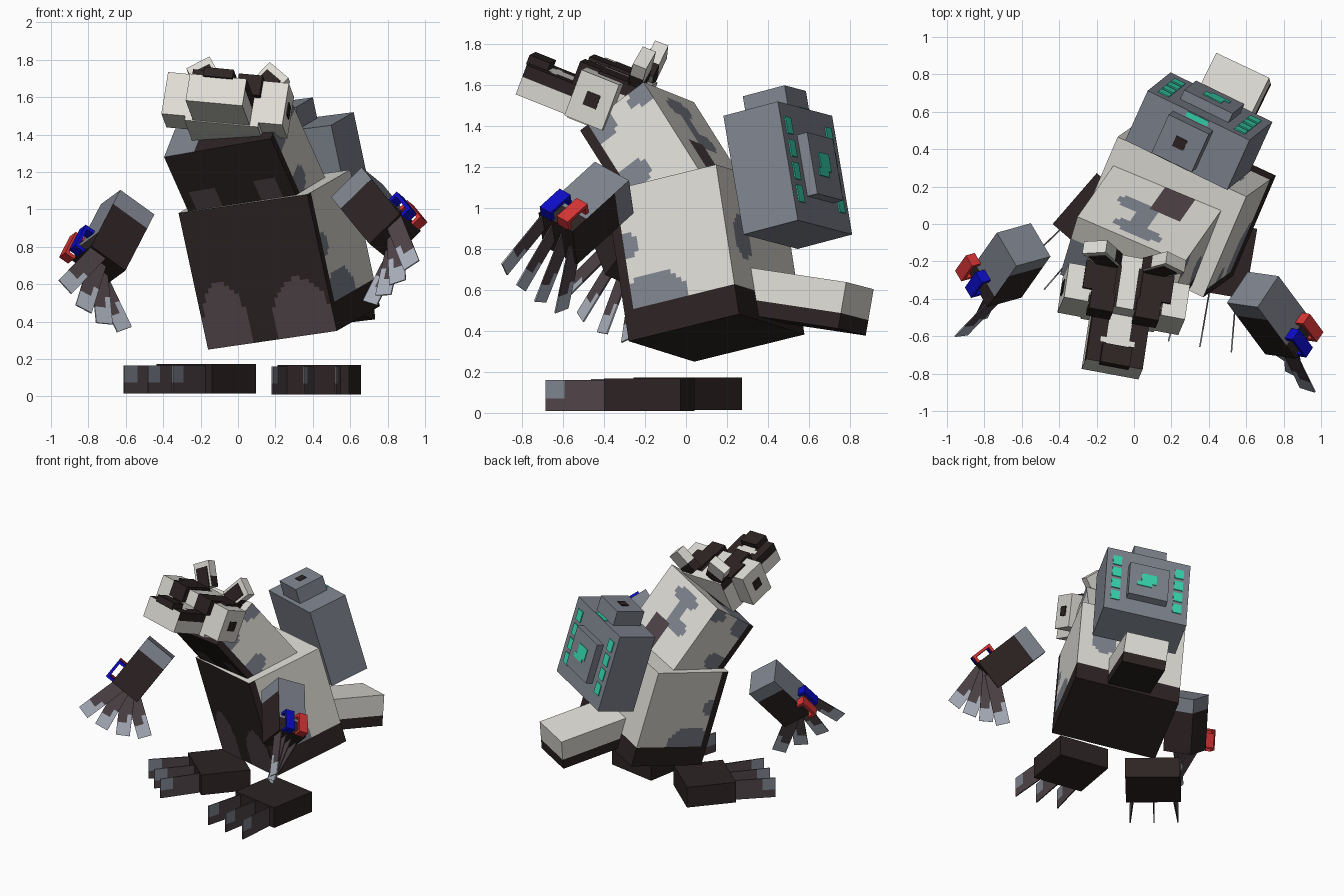
import bpy, bmesh, math
from mathutils import Vector as V, Matrix

if "Cube" in bpy.data.objects:
    bpy.data.objects.remove(bpy.data.objects["Cube"])

# ---- colours (sRGB 0-255 turned linear) ----
COLOURS = {"white fur": (222, 220, 213), "dark fur": (45, 35, 35), "grey": (126, 131, 141),
           "plum": (80, 68, 73), "claw tip": (172, 178, 190), "teal": (55, 215, 176),
           "blue": (12, 12, 200), "red": (214, 52, 52)}
MATS = {}
for cname, rgb in COLOURS.items():
    m = bpy.data.materials.new(cname)
    m.diffuse_color = [((c / 255 + 0.055) / 1.055) ** 2.4 for c in rgb] + [1]
    m.use_nodes = True
    m.node_tree.nodes["Principled BSDF"].inputs["Base Color"].default_value = m.diffuse_color
    MATS[cname] = m


def frame(origin, u, v):
    """Right-handed frame: u right, v back, w up."""
    u = V(u).normalized()
    v = V(v)
    v = (v - u * v.dot(u)).normalized()
    return V(origin), u, v, u.cross(v)


def box(name, fr, lo, hi, paint, cell=0.05):
    """Box in a frame; paint is a colour or rule(x, y, z, side) with 0..1 coordinates."""
    o, axes = fr[0], fr[1:]
    lo, hi = V(lo), V(hi)
    size = hi - lo
    rule = paint if callable(paint) else None
    n = [max(1, round(s / cell)) if rule else 1 for s in size]
    bm = bmesh.new()
    used, sides = [], (("left", "right"), ("front", "back"), ("bottom", "top"))
    for ax in range(3):
        i, j = (ax + 1) % 3, (ax + 2) % 3
        for end in (0, 1):
            for a in range(n[i]):
                for b in range(n[j]):
                    vs, mid = [], [0, 0, 0]
                    for da, db in ((0, 0), (1, 0), (1, 1), (0, 1)):
                        t = [0, 0, 0]
                        t[ax], t[i], t[j] = end, (a + da) / n[i], (b + db) / n[j]
                        p = o.copy()
                        for k in range(3):
                            p += axes[k] * (lo[k] + size[k] * t[k])
                            mid[k] += t[k] / 4
                        vs.append(bm.verts.new(p))
                    f = bm.faces.new(vs if end else vs[::-1])
                    c = rule(*mid, sides[ax][end]) if rule else paint
                    if c not in used:
                        used.append(c)
                    f.material_index = used.index(c)
    bmesh.ops.remove_doubles(bm, verts=bm.verts, dist=1e-5)
    me = bpy.data.meshes.new(name)
    bm.to_mesh(me)
    bm.free()
    for c in used:
        me.materials.append(MATS[c])
    ob = bpy.data.objects.new(name, me)
    bpy.context.collection.objects.link(ob)


def blob(a, b, ca, cb, ra, rb):
    return ((a - ca) / ra) ** 2 + ((b - cb) / rb) ** 2 < 1


# ---- lower body ----
def body_paint(x, y, z, s):
    if s == "front":
        return "plum" if blob(x, z, .18, .1, .18, .36) or blob(x, z, .77, .08, .23, .34) else "dark fur"
    if s == "bottom":
        return "dark fur"
    if s == "top":
        return "white fur"
    if z < 0.2 or (s != "back" and y < 0.1):
        return "dark fur"
    if s != "back" and (blob(y, z, 0.3, 0.25, 0.28, 0.16) or blob(y, z, 0.1, 0.62, 0.1, 0.08)):
        return "grey"
    if s == "back" and blob(x, z, 0.75, 0.55, 0.12, 0.15):
        return "grey"
    return "white fur"


box("lower_body", frame((-.16, .04, .25), (.69, -.32, .10), (.21, .55, .13)),
    (0, 0, 0), (.765, .60, .755), body_paint, 0.025)


# ---- chest ----
def chest_paint(x, y, z, s):
    if s == "front":
        return "plum" if z < 0.58 and (.06 < x < .33 or .66 < x < .9) else "dark fur"
    if s in ("left", "right"):
        if y < 0.13:
            return "dark fur"
        if blob(y, z, .9, .93, .2, .1) or blob(y, z, .22, .92, .22, .14) or blob(y, z, .25, .36, .25, .13):
            return "grey"
    if s == "back":
        if .46 < x < .76 and z < .42:
            return "plum"
        if blob(x, z, .5, .82, .24, .09) or blob(x, z, .38, .48, .2, .1) or (.4 < x < .57 and .45 < z < .8):
            return "grey"
    if s == "top" and y < .6:
        return "grey" if x < .3 else "dark fur"
    return "white fur"


box("chest", frame((-.19, .03, .84), (.58, -.25, .10), (.12, .28, .23)),
    (0, -.02, 0), (.63, .38, .57), chest_paint, 0.025)

# ---- tail ----
box("tail", frame((.20, .37, .453), (.285, -.135, .035), (.24, .51, -.077)), (0, 0, 0), (.315, .57, .23),
    lambda x, y, z, s: "dark fur" if s == "bottom" or (z < .3 and s != "top") else "white fur", 0.07)

# ---- backpack with cap, screen and lights ----
pack = frame((.075, .545, .80), (.545, -.265, .07), (.12, .265, .07))
box("backpack", pack, (0, 0, 0), (.61, .30, .60), "grey")
box("backpack_cap", pack, (.17, .03, .60), (.41, .26, .715), "grey")
box("cap_button", pack, (.255, .115, .715), (.32, .175, .72), "dark fur")
box("screen_panel", pack, (.16, .30, .14), (.45, .355, .45), "grey")
box("screen_glow", pack, (.25, .355, .27), (.36, .36, .36), "teal")
box("screen_glow_low", pack, (.28, .355, .24), (.39, .36, .28), "teal")
for i in range(4):
    for x in (.045, .50):
        z = .10 + i * .115
        box("side_light", pack, (x, .30, z), (x + .065, .306, z + .085), "teal")
box("cap_light", pack, (.24, .265, .60), (.37, .295, .605), "teal")

# ---- head ----
head = frame((-.055, -.4, 1.556), (.97, -.18, -.09), (.13, .93, -.37))


def skull_paint(x, y, z, s):
    if s == "top":
        return "white fur" if abs(x - .5) < .15 or y > .8 else "dark fur"
    return "dark fur" if s in ("left", "right") and z > .8 else "white fur"


def snout_paint(x, y, z, s):
    if s in ("left", "right"):
        return "dark fur" if z > .5 else "white fur"
    if s == "top":
        return "white fur" if abs(x - .5) < .2 or (.25 < y < .38 and abs(x - .5) < .34) else "dark fur"
    return "white fur"


box("skull", head, (-.2, -.1, -.145), (.2, .2, .12), skull_paint, .03)
box("snout", head, (-.155, -.385, -.14), (.155, .02, .015), snout_paint, .03)
box("nose", head, (-.08, -.4, .005), (.08, -.29, .055), "dark fur")
for k in (-1, 1):
    def side(name, x0, x1, ys, zs, col):
        a, b = sorted((k * x0, k * x1))
        box(name, head, (a, ys[0], zs[0]), (b, ys[1], zs[1]), col)
    side("cheek", .15, .33, (-.1, .1), (-.12, .12), "white fur")
    side("eye_spot", .33, .336, (-.035, .035), (-.035, .035), "dark fur")
    side("brow", .06, .19, (-.14, -.03), (.02, .135), "dark fur")
    side("eye_stripe", .07, .24, (-.03, .13), (.12, .135), "dark fur")
    # tilted ear with dark outer edge and dark lower half
    o, u, v, w = head
    eo = o + u * (k * .17) + v * .15 + w * .2
    r = Matrix.Rotation(math.radians(k * 35), 3, v)
    ear = frame(eo, r @ u, v)
    outer = "right" if k > 0 else "left"
    box("ear", ear, (-.07, -.03, -.1), (.07, .04, .09),
        lambda x, y, z, s: "dark fur" if (s == outer and z < .7) or (s in ("back", "left", "right") and z < .4)
        else "white fur", .04)
    box("ear_patch", ear, (-.05, -.036, -.1), (.05, -.03, .05), "dark fur")


# ---- feet with splayed claws ----
for name, corner, back, length in (("left_foot", (-.435, 0, .015), (.65, .75, 0), .36),
                                   ("right_foot", (.21, -.334, .01), (.17, .985, 0), .38)):
    fr = frame(corner, (back[1], -back[0], 0), back)
    box(name, fr, (0, 0, 0), (.39, length, .158), "dark fur")
    o, u, v, w = fr
    for x, ang in ((.05, -5), (.195, 0), (.34, 5)):
        r = Matrix.Rotation(math.radians(ang), 3, w)
        box(name + "_claw", (o + u * x, r @ u, r @ v, w), (-.004, -.295, 0), (.004, .02, .15),
            lambda a, b, c, s: "grey" if b < .28 and c > .45 else "plum", .03)

# ---- forearms with wrist loops and claws ----
for name, top, bottom, out, k, start, step, slide in (
        ("left_arm", (-.59, -.11, 1.0), (-.745, -.33, .70), (-.185, -.04, .16), 1, 14, 23, .06),
        ("right_arm", (.635, -.35, 1.10), (.84, -.625, .85), (.65, -.06, .69), -1, -14, 17, 0)):
    axis = V(top) - V(bottom)
    L = axis.length
    w = axis.normalized()
    v = (V(out) - w * w.dot(V(out))).normalized()
    u = v.cross(w)
    fr = (V(bottom), u, v, w)
    box(name, fr, (-.11, -.115, 0), (.11, .115, L),
        lambda x, y, z, s: "grey" if z > .72 or (s == "back" and z > .3) else "dark fur")
    # two arched loops beside each other at the wrist
    for col, c in (("red", .055 * k + slide), ("blue", -.055 * k + slide)):
        a, b = c - .035, c + .035
        box(col + "_loop_low", fr, (a, .115, -.005), (b, .17, .015), col)
        box(col + "_loop_high", fr, (a, .115, .125), (b, .17, .145), col)
        box(col + "_loop_top", fr, (a, .155, -.005), (b, .175, .145), col)
    # flat claws curling inward, fanned about the hand's side axis
    for i in range(4):
        ang = math.radians(start - step * i)
        tipward = -w * math.cos(ang) + v * math.sin(ang)
        base = V(bottom) + u * (k * (-.09 + .06 * i)) + v * (.06 - .04 * i)
        cf = (base, u, tipward.cross(u), tipward)
        box(name + "_claw", cf, (-.004, -.05, -.06), (.004, .05, .31),
            lambda a, b, c, s: "claw tip" if c > .72 or (c > .58 and b > .5) else "plum", .03)
